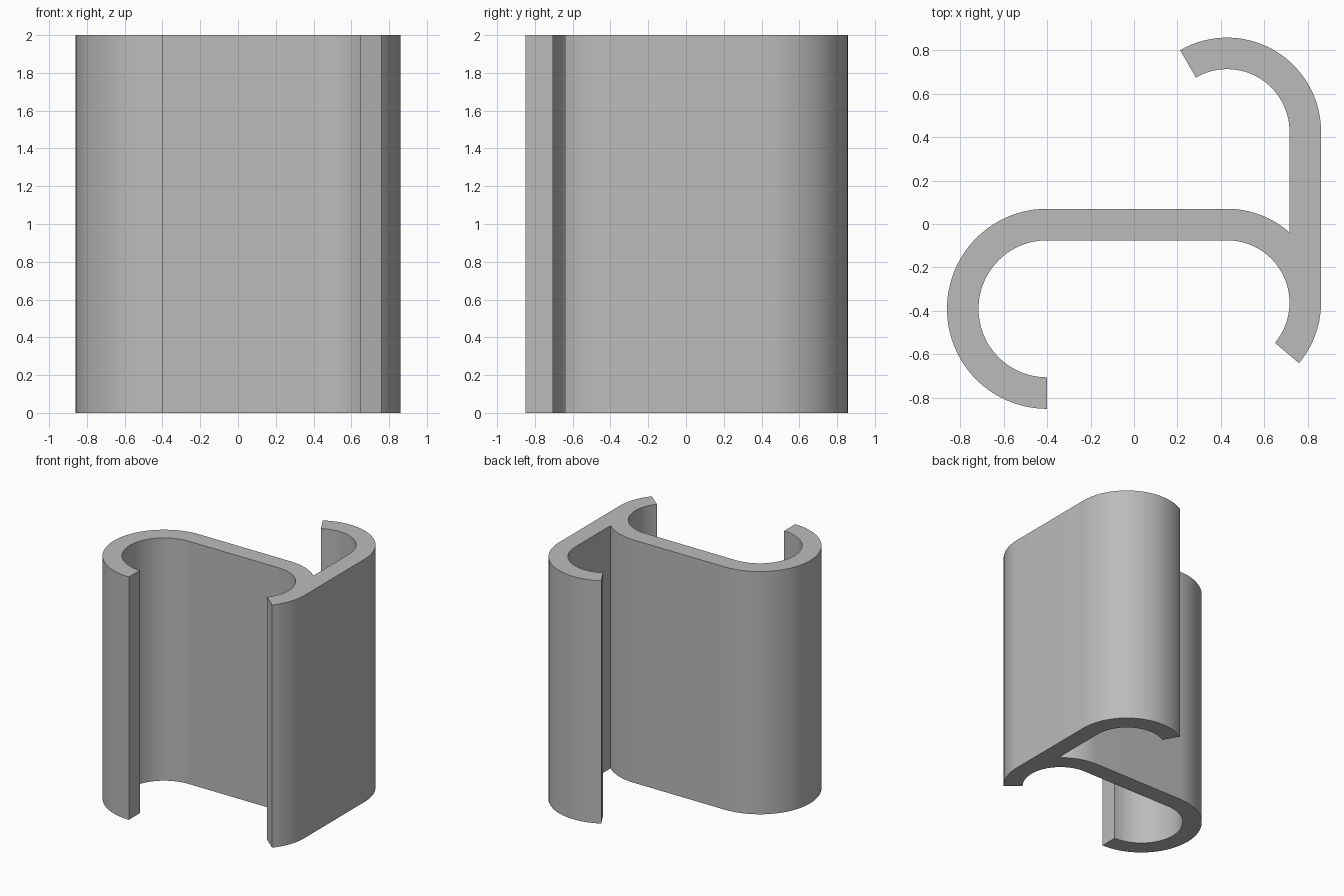
import bpy
import bmesh
from math import cos, sin, radians, acos, degrees

cube = bpy.data.objects.get("Cube")
if cube:
    bpy.data.objects.remove(cube, do_unlink=True)

HEIGHT = 2.0
WALL = 0.145
R_BIG, R_SMALL = 0.46, 0.432
LEFT = (-0.40, -0.39)      # centre of the large front hook
LOWER = (0.428, -0.362)    # centre of the short front hook
UPPER = (0.428, 0.425)     # centre of the back hook


def arc(centre, radius, start, end):
    """Points along an arc, angles in degrees."""
    steps = max(4, round(abs(end - start) / 4))
    return [(centre[0] + radius * cos(radians(start + (end - start) * i / steps)),
             centre[1] + radius * sin(radians(start + (end - start) * i / steps)))
            for i in range(steps + 1)]


# Closed cross-section: straight walls appear between consecutive arcs
inner = R_SMALL - WALL
junction = degrees(acos(inner / R_SMALL))
outline = (arc(LEFT, R_BIG, 270, 90)
           + arc(LOWER, R_SMALL, 90, junction)
           + arc(UPPER, inner, 0, 120)
           + arc(UPPER, R_SMALL, 120, 0)
           + arc(LOWER, R_SMALL, 0, -40)
           + arc(LOWER, inner, -40, 90)
           + arc(LEFT, R_BIG - WALL, 90, 270))

# Extrude the section to full height
bm = bmesh.new()
base = bm.faces.new([bm.verts.new((x, y, 0)) for x, y in outline])
extruded = bmesh.ops.extrude_face_region(bm, geom=[base], use_keep_orig=True)
top = [v for v in extruded["geom"] if isinstance(v, bmesh.types.BMVert)]
bmesh.ops.translate(bm, verts=top, vec=(0, 0, HEIGHT))
bmesh.ops.recalc_face_normals(bm, faces=bm.faces)
mesh = bpy.data.meshes.new("extruded_clip")
bm.to_mesh(mesh)
bm.free()

clip = bpy.data.objects.new("extruded_clip", mesh)
bpy.context.collection.objects.link(clip)

# Plain grey material
grey = bpy.data.materials.new("plain grey")
grey.use_nodes = True
colour = (0.5, 0.5, 0.5, 1)
grey.diffuse_color = colour
grey.node_tree.nodes["Principled BSDF"].inputs["Base Color"].default_value = colour
mesh.materials.append(grey)

# Smooth curved walls, sharp ends and junction
bpy.ops.object.select_all(action='DESELECT')
clip.select_set(True)
bpy.context.view_layer.objects.active = clip
bpy.ops.object.shade_smooth_by_angle(angle=radians(30))
